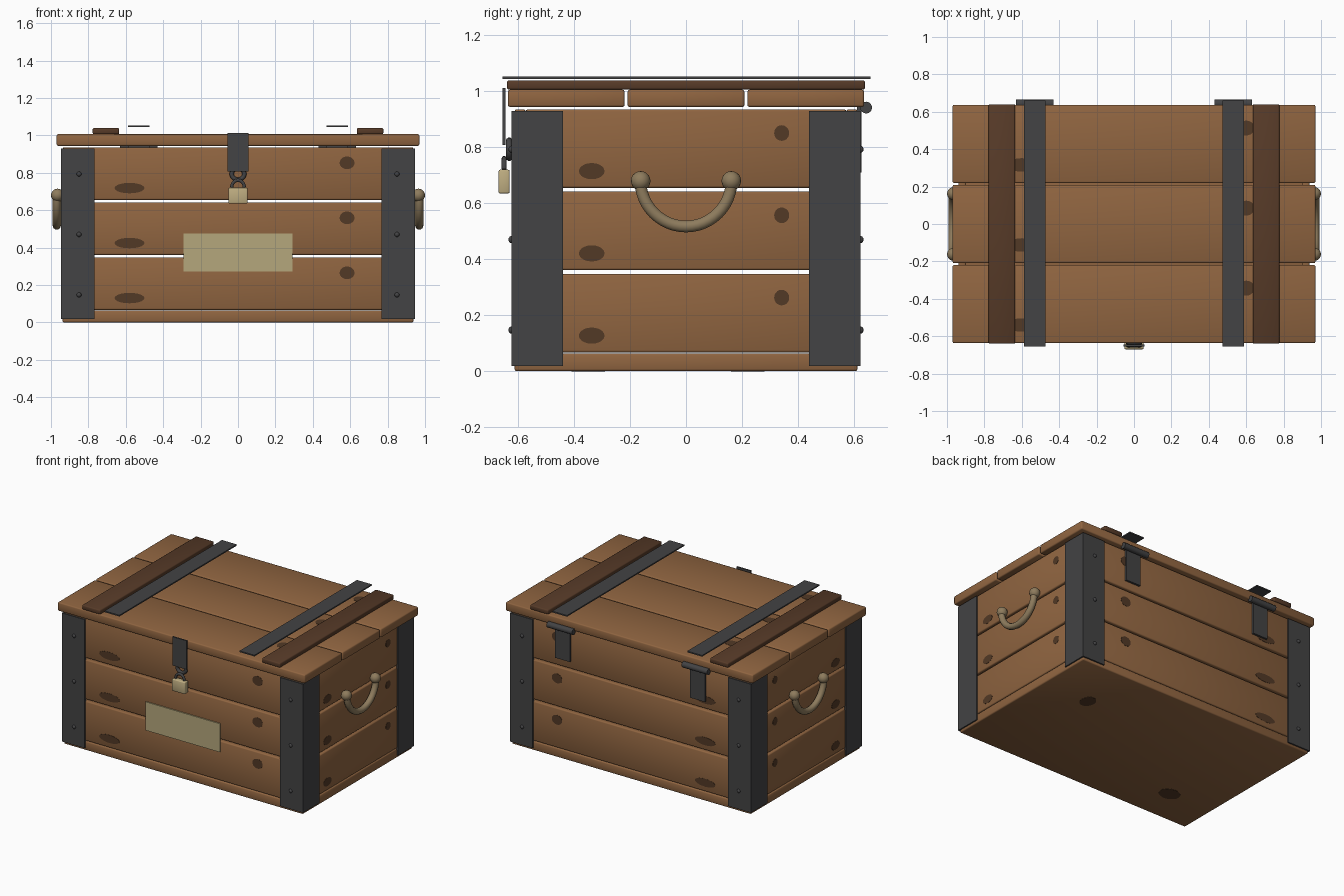
import bpy, bmesh, math
from mathutils import Matrix, Vector

if "Cube" in bpy.data.objects:
    bpy.data.objects.remove(bpy.data.objects["Cube"])


def mat(name, c):
    m = bpy.data.materials.new(name)
    m.diffuse_color = (*c, 1)
    m.use_nodes = True
    m.node_tree.nodes["Principled BSDF"].inputs["Base Color"].default_value = m.diffuse_color
    return m


WOOD = mat("wood", (0.28, 0.13, 0.052))
DARK = mat("dark wood", (0.095, 0.043, 0.021))
KNOT = mat("wood knot", (0.085, 0.041, 0.019))
IRON = mat("iron", (0.056, 0.056, 0.058))
ROPE = mat("rope", (0.27, 0.20, 0.11))
LABEL = mat("label", (0.46, 0.39, 0.20))
BRASS = mat("brass", (0.52, 0.42, 0.22))


def add(name, bm, material, smooth=False):
    me = bpy.data.meshes.new(name)
    bm.to_mesh(me)
    bm.free()
    me.materials.append(material)
    for p in me.polygons:
        p.use_smooth = smooth
    ob = bpy.data.objects.new(name, me)
    bpy.context.collection.objects.link(ob)
    return ob


def box(name, lo, hi, material, bevel=0.0, segs=2, smooth=False):
    """Box between two corners, optionally with rounded edges."""
    lo, hi = Vector(lo), Vector(hi)
    bm = bmesh.new()
    bmesh.ops.create_cube(bm, size=1, matrix=Matrix.Translation((lo + hi) / 2)
                          @ Matrix.Diagonal((*(hi - lo), 1)))
    if bevel:
        bmesh.ops.bevel(bm, geom=bm.edges[:], offset=bevel, segments=segs,
                        profile=0.5, affect='EDGES')
    return add(name, bm, material, smooth)


def plank(name, lo, hi, material=WOOD):
    return box(name, lo, hi, material, 0.008, 2, True)


def knot(pos, normal, ru, rv):
    """Flat oval knot; ru is the half width along the plank."""
    n = Vector(normal)
    u = Vector((0, 1, 0)) if abs(n.x) > 0.5 else Vector((1, 0, 0))
    v = n.cross(u)
    rot = Matrix((u * ru, v * rv, n * 0.003)).transposed().to_4x4()
    bm = bmesh.new()
    bmesh.ops.create_cone(bm, cap_ends=True, segments=20, radius1=1, radius2=1,
                          depth=1, matrix=Matrix.Translation(pos) @ rot)
    bmesh.ops.recalc_face_normals(bm, faces=bm.faces[:])
    add("knot", bm, KNOT)


def tube(name, pts, r, material, closed=False):
    cu = bpy.data.curves.new(name, 'CURVE')
    cu.dimensions = '3D'
    cu.bevel_depth = r
    cu.bevel_resolution = 3
    cu.use_fill_caps = not closed
    sp = cu.splines.new('POLY')
    sp.points.add(len(pts) - 1)
    for p, c in zip(sp.points, pts):
        p.co = (*c, 1)
    sp.use_cyclic_u = closed
    sp.use_smooth = True
    cu.materials.append(material)
    ob = bpy.data.objects.new(name, cu)
    bpy.context.collection.objects.link(ob)
    bpy.ops.object.select_all(action='DESELECT')
    ob.select_set(True)
    bpy.context.view_layer.objects.active = ob
    bpy.ops.object.convert(target='MESH')


def ball(name, pos, r, scale, material):
    bm = bmesh.new()
    bmesh.ops.create_uvsphere(bm, u_segments=16, v_segments=10, radius=r,
                              matrix=Matrix.Translation(pos) @ Matrix.Diagonal((*scale, 1)))
    add(name, bm, material, True)


X, Y, T = 0.938, 0.613, 0.04

# floor board with its knots
plank("floor", (-X, -Y, 0), (X, Y, 0.064))
knot((-0.59, -0.35, 0), (0, 0, -1), 0.075, 0.06)
knot((0.57, 0.22, 0), (0, 0, -1), 0.05, 0.06)

# wall planks, three per side with open gaps
for z in (0.067, 0.361, 0.655):
    top = z + 0.281
    for s in (-1, 1):
        ys = sorted((s * Y, s * (Y - T)))
        plank("long_wall_plank", (-X, ys[0], z), (X, ys[1], top))
        knot((-0.58, s * Y, z + 0.063), (0, s, 0), 0.08, 0.028)
        knot((0.583, s * Y, z + 0.198), (0, s, 0), 0.04, 0.034)
        xs = sorted((s * X, s * (X - T)))
        plank("end_wall_plank", (xs[0], -Y + T, z), (xs[1], Y - T, top))
        knot((s * X, -0.337, z + 0.06), (s, 0, 0), 0.046, 0.029)
        knot((s * X, 0.342, z + 0.196), (s, 0, 0), 0.027, 0.028)

# lid planks
for y in (-0.428, 0, 0.428):
    plank("lid_plank", (-0.97, y - 0.209, 0.944), (0.97, y + 0.209, 1.006))
    knot((-0.60, y - 0.112, 1.006), (0, 0, 1), 0.08, 0.036)
    knot((0.60, y + 0.085, 1.006), (0, 0, 1), 0.045, 0.04)

for sx in (-1, 1):
    def span(a, b):
        return sorted((sx * a, sx * b))

    # lid cleats and iron lid straps
    a, b = span(0.635, 0.777)
    box("lid_cleat", (a, -0.64, 1.006), (b, 0.64, 1.039), DARK, 0.007, 2, True)
    a, b = span(0.472, 0.588)
    box("lid_strap", (a, -0.656, 1.044), (b, 0.66, 1.053), IRON)

    # hinge leaf and knuckle
    box("hinge_leaf", (a, 0.612, 0.71), (b, 0.628, 0.945), IRON)
    bm = bmesh.new()
    bmesh.ops.create_cone(bm, cap_ends=True, segments=16, radius1=0.021, radius2=0.021,
                          depth=0.2, matrix=Matrix.Translation((sx * 0.53, 0.644, 0.942))
                          @ Matrix.Rotation(math.pi / 2, 4, 'Y'))
    ob = add("hinge_knuckle", bm, IRON)
    for p in ob.data.polygons:
        p.use_smooth = len(p.vertices) == 4

    # corner irons: L profile, with rivets on the long sides
    for sy in (-1, 1):
        prof = [(0.947, 0.623), (0.767, 0.623), (0.767, 0.611),
                (0.936, 0.611), (0.936, 0.44), (0.947, 0.44)]
        bm = bmesh.new()
        f = bm.faces.new([bm.verts.new((sx * x, sy * y, 0.018)) for x, y in prof])
        ext = bmesh.ops.extrude_face_region(bm, geom=[f])
        bmesh.ops.translate(bm, vec=(0, 0, 0.912),
                            verts=[v for v in ext["geom"] if isinstance(v, bmesh.types.BMVert)])
        bmesh.ops.recalc_face_normals(bm, faces=bm.faces[:])
        add("corner_iron", bm, IRON)
        for z in (0.147, 0.47, 0.793):
            ball("rivet", (sx * 0.85, sy * 0.623, z), 0.013, (1, 0.9, 1), IRON)

    # rope handle with end knots
    arc = [math.pi * i / 24 for i in range(25)]
    tube("rope_handle", [(sx * 0.969, 0.163 * math.cos(t), 0.682 - 0.165 * math.sin(t))
                         for t in arc], 0.022, ROPE)
    for sy in (-1, 1):
        ball("rope_knot", (sx * 0.965, sy * 0.162, 0.68), 0.035, (1, 1, 1), ROPE)

# blank label plate
box("label_plate", (-0.292, -0.621, 0.272), (0.292, -0.612, 0.474), LABEL)

# hasp, staple ring and padlock
box("hasp", (-0.056, -0.655, 0.808), (0.056, -0.645, 1.012), IRON)
ring = [2 * math.pi * i / 24 for i in range(24)]
tube("staple_ring", [(0.034 * math.cos(t), -0.632, 0.793 + 0.03 * math.sin(t)) for t in ring],
     0.012, IRON, True)
tube("padlock_shackle", [(0.034 * math.cos(t), -0.65, 0.722 + 0.038 * math.sin(t))
                         for t in ring[:13]], 0.009, IRON)
box("padlock_body", (-0.051, -0.67, 0.635), (0.051, -0.63, 0.72), BRASS, 0.006, 2, True)
